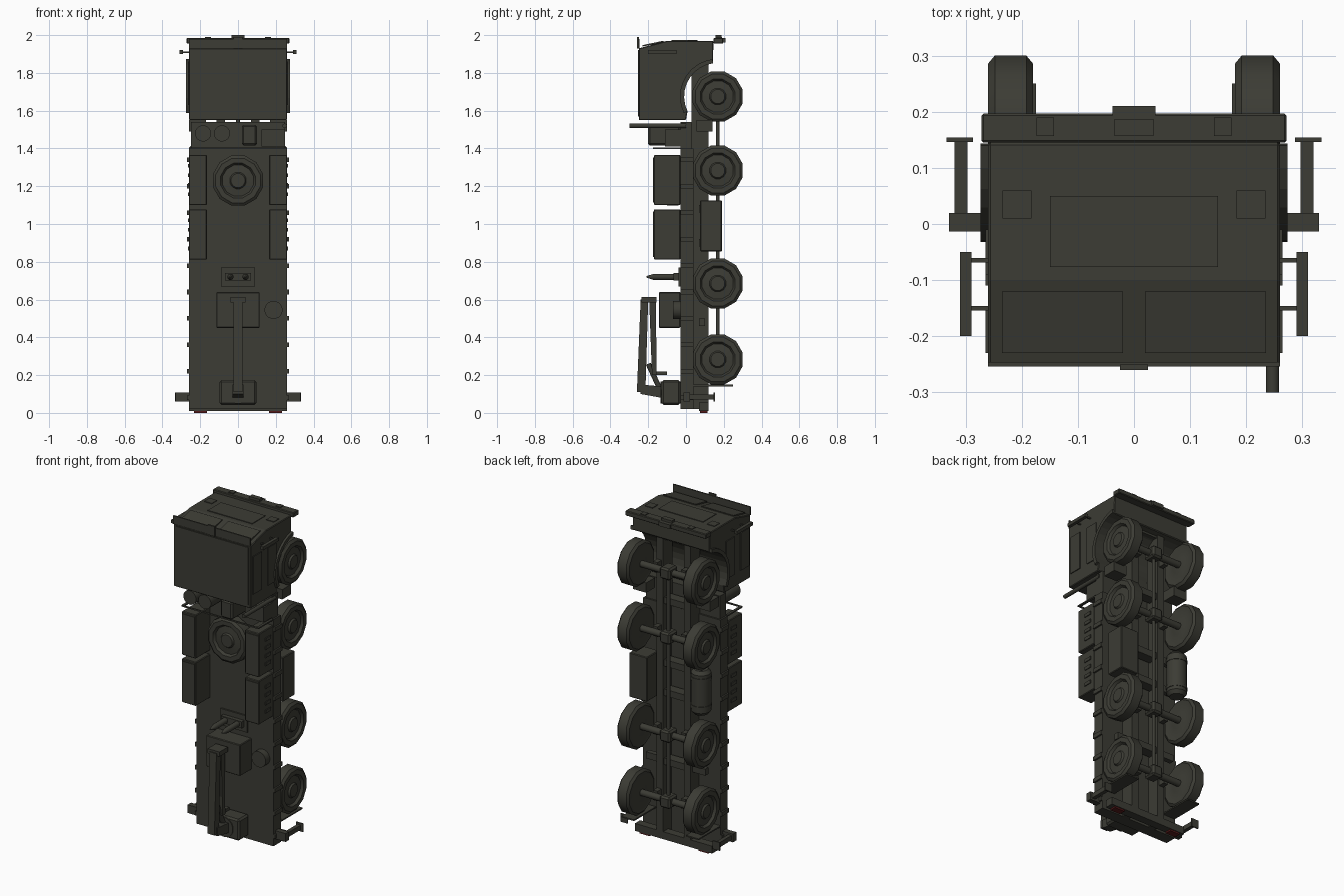
import bpy, bmesh, math
from mathutils import Vector

default_cube = bpy.data.objects.get("Cube")
if default_cube:
    bpy.data.objects.remove(default_cube)


def material(name, red, green, blue):
    made = bpy.data.materials.new(name)
    made.use_nodes = True
    made.diffuse_color = (red, green, blue, 1)
    made.node_tree.nodes["Principled BSDF"].inputs["Base Color"].default_value = made.diffuse_color
    return made


OLIVE = material("dark olive", .045, .045, .035)
TAIL_RED = material("tail light red", .09, .01, .01)

# Shared planes of the vehicle
SIDE, ROOF, DECK, BELLY = .26, -.25, -.03, .12
NOSE, CAB_END, DECK_END, TAIL = 1.97, 1.55, 1.4, .02
AXLE_Y, TYRE = .168, .137
AXLES = (1.675, 1.283, .685, .283)
THIN, EDGE = .01, .004


def finish(name, bm, colour=OLIVE, bevel=0, smooth=False):
    bmesh.ops.recalc_face_normals(bm, faces=bm.faces)
    mesh = bpy.data.meshes.new(name)
    bm.to_mesh(mesh)
    bm.free()
    mesh.materials.append(colour)
    part = bpy.data.objects.new(name, mesh)
    bpy.context.collection.objects.link(part)
    if bevel:
        modifier = part.modifiers.new("Bevel", "BEVEL")
        modifier.width, modifier.segments = bevel, 1
    if smooth:
        bpy.ops.object.select_all(action="DESELECT")
        part.select_set(True)
        bpy.context.view_layer.objects.active = part
        bpy.ops.object.shade_smooth_by_angle(angle=math.radians(35))


def box(name, x, y, z, colour=OLIVE, bevel=0):
    """Box between the two limits given on each axis."""
    bm = bmesh.new()
    bmesh.ops.create_cube(bm, size=1)
    for vert in bm.verts:
        vert.co = [(low + high) / 2 + unit * (high - low) for (low, high), unit in zip((x, y, z), vert.co)]
    finish(name, bm, colour, bevel)


def middle(name, half, y, z, bevel=0):
    """Box centred on the middle plane."""
    box(name, (-half, half), y, z, OLIVE, bevel)


def pair(name, x, y, z, colour=OLIVE, bevel=0):
    """The same box on both sides."""
    inner, outer = x
    box("left_" + name, x, y, z, colour, bevel)
    box("right_" + name, (-outer, -inner), y, z, colour, bevel)


def around(centre, half):
    return centre - half, centre + half


def prism(name, outline, x, bevel=0):
    """Extrude a (y, z) outline along x."""
    bm = bmesh.new()
    start, end = x
    face = bm.faces.new([bm.verts.new((start, *point)) for point in outline])
    grown = bmesh.ops.extrude_face_region(bm, geom=[face])["geom"]
    for item in grown:
        if isinstance(item, bmesh.types.BMVert):
            item.co.x = end
    finish(name, bm, OLIVE, bevel)


def lathe(name, profile, centre, axis, sides=12):
    """Spin a (radius, distance) profile about an axis."""
    bm = bmesh.new()
    turn = Vector((0, 0, 1)).rotation_difference(Vector(axis)).to_matrix()
    angles = [math.tau * (i + .5) / sides for i in range(sides)]
    rings = [[bm.verts.new(Vector(centre) + turn @ Vector((radius * math.cos(a), radius * math.sin(a), along)))
              for a in angles] for radius, along in profile]
    for ring, following in zip(rings, rings[1:]):
        for i in range(sides):
            j = (i + 1) % sides
            bm.faces.new((ring[i], ring[j], following[j], following[i]))
    bm.faces.new(rings[0])
    bm.faces.new(rings[-1])
    finish(name, bm, OLIVE, smooth=True)


def rod(name, start, end, radius, sides=12):
    reach = Vector(end) - Vector(start)
    lathe(name, [(radius, 0), (radius, reach.length)], start, reach.normalized(), sides)


def arch(radius):
    """Arc over the front wheel, from the nose to the back of the cab."""
    angles = [math.radians(98 + 12 * step) for step in range(10)]
    return [(AXLE_Y + radius * math.cos(a), AXLES[0] + radius * math.sin(a)) for a in angles]


# Cab with open wheel arches
CAB_OUTLINE = [(ROOF, CAB_END), (ROOF, 1.93), (-.1, NOSE), (.145, NOSE)]
prism("cab", CAB_OUTLINE + arch(.178) + [(0, CAB_END)], (-SIDE, SIDE), EDGE)
for name, side in (("left", 1), ("right", -1)):
    prism(name + "_arch_flare", arch(.178) + arch(.2)[::-1], (side * .25, side * .274))
    prism(name + "_windscreen", [(-.23, 1.94), (-.12, 1.96), (-.12, 1.97), (-.23, 1.947)],
          (side * .02, side * .235))
middle("roof_visor", SIDE, around(ROOF, EDGE), (1.93, 1.98))
middle("roof_panel", .245, around(ROOF, EDGE), (1.57, 1.92))
middle("roof_light", .025, (-.26, ROOF), (1.93, 1.99))
middle("grille", .15, (-.077, .05), around(NOSE, EDGE))
pair("headlight", (.183, .234), (.01, .06), around(NOSE, EDGE))
for y in (-.19, -.05):
    pair("door_window", (.25, .265), around(y, .04), (1.63, 1.86))
pair("cab_step", (.17, SIDE), (.055, .14), (1.49, CAB_END))

# Front bumper and towing parts
middle("front_bumper", .272, (.145, .197), (1.955, 1.985), EDGE)
middle("tow_block", .035, (.157, .187), (NOSE, 2))
middle("tow_hitch", .038, (.19, .21), (1.96, 1.985))
pair("tow_eye", (.143, .174), (.157, .19), (NOSE, 1.99))

# Mirrors
pair("mirror", (.29, .31), (-.2, -.05), around(1.91, THIN))
for y in (-.15, -.065):
    pair("mirror_arm", (SIDE, .3), around(y, EDGE), around(1.91, EDGE))

# Equipment behind the cab
middle("engine_shelf", .25, (DECK, -DECK), (DECK_END, 1.54))
for x in (-.185, -.085):
    rod("air_tank", (x, DECK, 1.48), (x, -.2, 1.48), .043, sides=16)
box("filter_housing", (.02, .1), (-.2, DECK), (1.415, 1.525), bevel=THIN)
box("battery_box", (.125, .25), (-.11, -DECK), (1.41, 1.5))
rod("exhaust_stack", (.247, 0, 1.52), (.247, -.3, 1.52), .012)
pair("headboard_post", (.245, SIDE), (-.17, DECK), around(DECK_END, EDGE))
middle("headboard_rail", SIDE, around(-.17, EDGE), around(DECK_END, EDGE))

# Deck and chassis
middle("deck", SIDE, (DECK, .04), (TAIL, DECK_END))
for row in range(10):
    pair("stake_pocket", (SIDE, .27), (DECK, .04), around(.08 + .14 * row, .012))
pair("chassis_rail", (.07, .115), (-DECK, BELLY), (TAIL, 1.95))
for z in (.48, .9, 1.08, 1.46, 1.85):
    middle("cross_member", .1, (.05, .11), around(z, TAIL))
for z in (.48, .9, 1.08):
    pair("side_bracket", (.1, .2), (.07, .1), around(z, TAIL))

# Storage lockers with lids and louvres
for z in (.945, 1.233):
    pair("locker", (.165, SIDE), (-.17, DECK), around(z, .133), bevel=EDGE)
    pair("locker_lid", (.172, .255), around(-.17, EDGE), around(z, .12))
    for row in range(4):
        pair("louvre", (SIDE, .265), around(-.085, .025), around(z + .05 * (row - 1.5), THIN))

# Wheels and axles
RIM = .085
WHEEL = [(.05, .18), (RIM, .188), (.122, .18), (TYRE, .192), (TYRE, .248), (.122, SIDE),
         (RIM + THIN, SIDE), (RIM, .245), (.045, .25), (.038, SIDE), (THIN, SIDE)]
for z in AXLES:
    for name, side in (("left", 1), ("right", -1)):
        lathe(name + "_wheel", WHEEL, (0, AXLE_Y, z), (side, 0, 0))
    pair("spring", (.08, .11), (.11, .16), around(z, .03))
    rod("axle", (-.19, AXLE_Y, z), (.19, AXLE_Y, z), TAIL)
    middle("differential", .035, around(AXLE_Y, .04), around(z, .035), THIN)
rod("drive_shaft", (0, AXLE_Y, AXLES[-1]), (0, AXLE_Y, AXLES[0]), THIN)
lathe("spare_wheel", WHEEL, (0, .15, 1.23), (0, -1, 0))

# Fuel box on one side, air cylinder on the other
TANK = (.855, 1.125)
box("fuel_box", (.13, .25), (.075, .19), TANK, bevel=EDGE)
CYLINDER_X, CYLINDER_Y = -.195, .133
bottom, top = TANK
lathe("air_cylinder", [(.04, bottom), (.057, bottom + TAIL), (.057, top - TAIL), (.04, top)],
      (CYLINDER_X, CYLINDER_Y, 0), (0, 0, 1), sides=16)
for z in (bottom + .05, top - .05):
    rod("cylinder_strap", (CYLINDER_X, CYLINDER_Y, z - THIN), (CYLINDER_X, CYLINDER_Y, z + THIN), .06, sides=16)

# Coupling plate, winch housing and cap
middle("coupling_plate", .09, (-.04, DECK), around(.72, .05))
middle("coupling_block", .07, (-.065, DECK), around(.72, TAIL))
for x in (-.04, .04):
    lathe("coupling_pin", [(.017, 0), (.017, .17), (EDGE, .21)], (x, 0, .72), (0, -1, 0))
middle("winch_housing", .115, (-.143, DECK), (.45, .64), EDGE)
rod("deck_cap", (.188, DECK, .545), (.188, -.07, .545), .048, sides=16)

# Folded crane
middle("crane_base", .097, (-.13, DECK), around(.108, .065), THIN)
rod("crane_turntable", (0, DECK, .108), (0, -.135, .108), .06, sides=16)
ARM = (-.023, .023)
prism("crane_column", [(-.13, .08), (-.24, .1), (-.24, .15), (-.13, .14)], (DECK, -DECK))
prism("crane_boom", [(-.26, .11), (-.24, .6), (-.2, .6), (-.215, .11)], ARM)
middle("crane_knuckle", .04, (-.235, -.155), (.585, .613))
prism("crane_jib", [(-.195, .6), (-.16, .6), (-.155, .2), (-.18, .2)], ARM)
middle("crane_hook", .012, (-.17, -.1), around(.21, THIN))
rod("crane_ram", (0, -.14, .13), (0, -.2, .26), .014)

# Rear bar, outriggers, mudflaps and lights
middle("rear_bar", SIDE, (.07, BELLY), (THIN, .055))
OUTRIGGER_Z = .084
pair("outrigger_beam", (.25, .33), (-.013, TAIL), around(OUTRIGGER_Z, .025))
pair("outrigger_leg", (.297, .32), (TAIL, .15), around(OUTRIGGER_Z, .014))
pair("outrigger_foot", (.287, .334), around(.15, EDGE), around(OUTRIGGER_Z, .025))
pair("mudflap", (.175, SIDE), (-DECK, .25), around(.145, EDGE))
pair("tail_light", (.165, .232), (.075, .115), (0, THIN), TAIL_RED)
